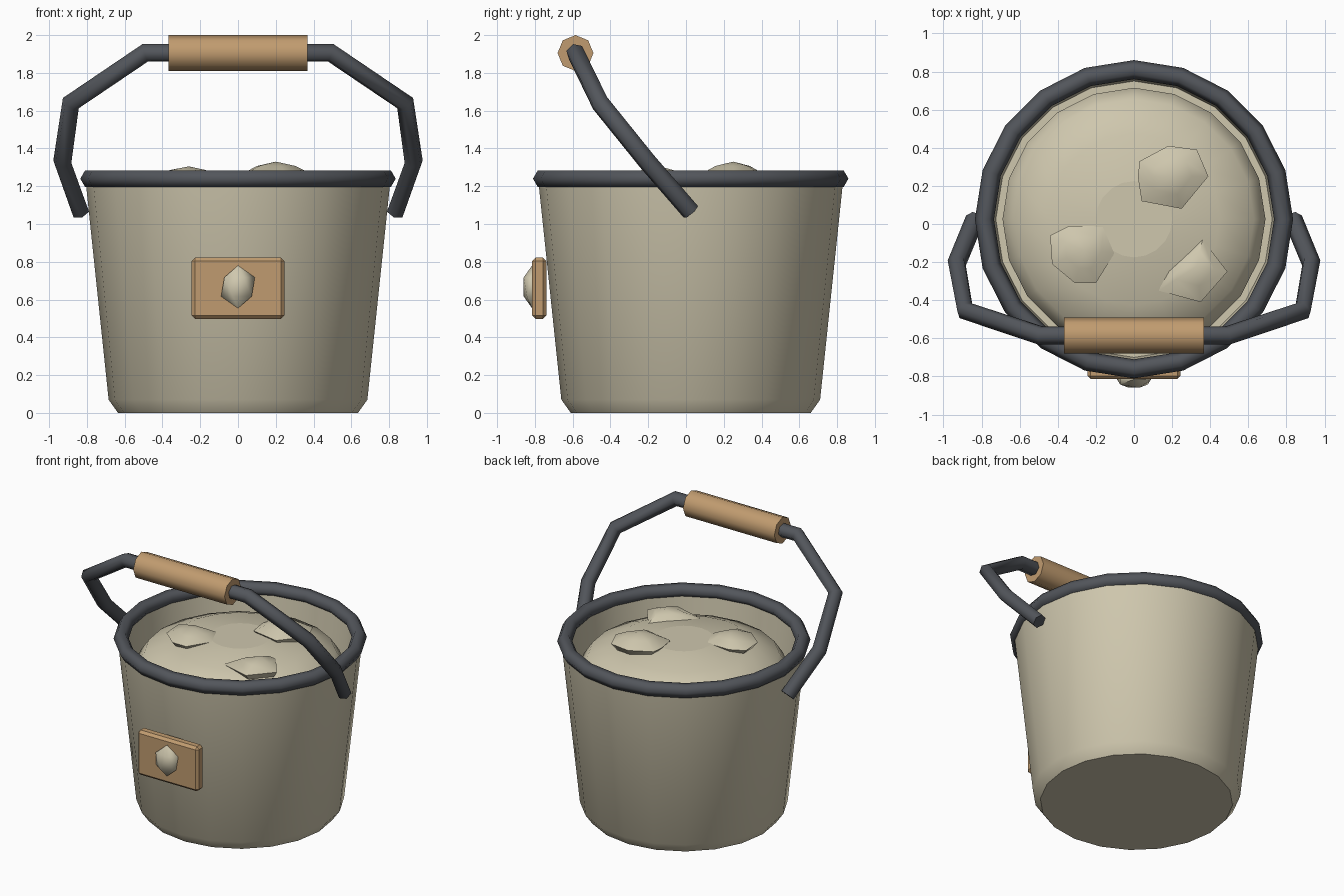
import bpy, bmesh
from math import radians, cos, sin, pi

cube = bpy.data.objects.get("Cube")
if cube:
    bpy.data.objects.remove(cube, do_unlink=True)

CY = 0.025   # bucket axis in y
SIDES = 20


def material(name, rgb):
    m = bpy.data.materials.new(name)
    m.use_nodes = True
    m.diffuse_color = (*rgb, 1)
    m.node_tree.nodes["Principled BSDF"].inputs["Base Color"].default_value = (*rgb, 1)
    return m


beige = material("beige", (0.62, 0.57, 0.42))
iron = material("dark iron", (0.085, 0.092, 0.105))
wood = material("wood", (0.53, 0.33, 0.16))


def finish(ob, mat, angle):
    ob.data.materials.clear()
    ob.data.materials.append(mat)
    if angle:
        ob.data.shade_smooth()
        ob.data.set_sharp_from_angle(angle=radians(angle))
    return ob


def from_bmesh(name, bm, mat, angle):
    bmesh.ops.recalc_face_normals(bm, faces=bm.faces)
    me = bpy.data.meshes.new(name)
    bm.to_mesh(me)
    bm.free()
    ob = bpy.data.objects.new(name, me)
    bpy.context.collection.objects.link(ob)
    return finish(ob, mat, angle)


def bridge(bm, rings):
    for a, b in zip(rings, rings[1:]):
        n = len(a)
        for i in range(n):
            j = (i + 1) % n
            bm.faces.new((a[i], a[j], b[j], b[i]))


def lathe(name, profile, mat, angle):
    """Turn (radius, z) points round the bucket axis and cap both ends."""
    bm = bmesh.new()
    rings = [[bm.verts.new((r * cos(2 * pi * i / SIDES), CY + r * sin(2 * pi * i / SIDES), z))
              for i in range(SIDES)] for r, z in profile]
    bridge(bm, rings)
    bm.faces.new(rings[0])
    bm.faces.new(rings[-1])
    return from_bmesh(name, bm, mat, angle)


def stone(name, outline, centre, z, peak):
    """Flattened stone: widest outline, smaller upper ring, peak, and a buried lower ring."""
    bm = bmesh.new()
    cx, cy = centre
    rings = []
    for s, h in ((0.6, z - 0.09), (1, z), (0.55, z + (peak - z) * 0.65)):
        rings.append([bm.verts.new((cx + (x - cx) * s, cy + (y - cy) * s, h)) for x, y in outline])
    bridge(bm, rings)
    bm.faces.new(rings[0])
    top = bm.verts.new((cx, cy, peak))
    for i, v in enumerate(rings[2]):
        bm.faces.new((v, rings[2][(i + 1) % len(outline)], top))
    return from_bmesh(name, bm, mat=beige, angle=50)


# Bucket wall with open inside
lathe("bucket_body", [(0.635, 0), (0.685, 0.07), (0.808, 1.24), (0.755, 1.24), (0.725, 0.95)],
      beige, 45)

# Domed filling with a flat middle
filling = lathe("filling", [(0.69, 0.97), (0.69, 1.05), (0.63, 1.14), (0.45, 1.215), (0.2, 1.253)],
                beige, 55)
for p in filling.data.polygons:
    if len(p.vertices) > 4:
        p.use_smooth = False

# Rim
bpy.ops.mesh.primitive_torus_add(major_segments=SIDES, minor_segments=6, major_radius=0.785,
                                 minor_radius=0.05, location=(0, CY, 1.24))
rim = bpy.context.object
rim.name = "rim"
finish(rim, iron, 70)

# Stones on the filling
stone("back_stone", [(0.02, 0.25), (0.04, 0.12), (0.25, 0.08), (0.39, 0.25), (0.33, 0.39),
                     (0.18, 0.41), (0.03, 0.33)], (0.2, 0.25), 1.265, 1.33)
stone("right_stone", [(-0.44, -0.06), (-0.34, -0.01), (-0.16, -0.01), (-0.1, -0.15),
                      (-0.2, -0.31), (-0.31, -0.31), (-0.43, -0.21)], (-0.26, -0.14), 1.25, 1.305)
stone("left_stone", [(0.36, -0.08), (0.49, -0.25), (0.35, -0.41), (0.13, -0.35),
                     (0.17, -0.25)], (0.33, -0.22), 1.225, 1.285)

# Bail handle: one half mirrored to the other
half = [(0.835, 0.025, 1.065), (0.93, -0.205, 1.33), (0.885, -0.455, 1.64), (0.49, -0.585, 1.907)]
path = half + [(-x, y, z) for x, y, z in reversed(half)]
curve = bpy.data.curves.new("handle_path", "CURVE")
curve.dimensions = "3D"
curve.bevel_depth = 0.05
curve.bevel_resolution = 1
curve.use_fill_caps = True
spline = curve.splines.new("POLY")
spline.points.add(len(path) - 1)
for pt, co in zip(spline.points, path):
    pt.co = (*co, 1)
temp = bpy.data.objects.new("handle_path", curve)
bpy.context.collection.objects.link(temp)
mesh = bpy.data.meshes.new_from_object(temp.evaluated_get(bpy.context.evaluated_depsgraph_get()))
bpy.data.objects.remove(temp)
handle = bpy.data.objects.new("handle", mesh)
bpy.context.collection.objects.link(handle)
finish(handle, iron, 65)

# Wooden grip
bpy.ops.mesh.primitive_cylinder_add(vertices=8, radius=0.095, depth=0.735,
                                    location=(0, -0.585, 1.905), rotation=(0, pi / 2, 0))
grip = bpy.context.object
grip.name = "grip"
finish(grip, wood, 50)

# Front plaque
bpy.ops.mesh.primitive_cube_add(size=1, location=(0, -0.777, 0.66))
plaque = bpy.context.object
plaque.name = "plaque"
plaque.scale = (0.49, 0.075, 0.325)
bpy.ops.object.transform_apply(location=False, rotation=False, scale=True)
bevel = plaque.modifiers.new("edge_bevel", "BEVEL")
bevel.width = 0.018
bevel.segments = 1
finish(plaque, wood, 0)

# Stone set in the plaque
bpy.ops.mesh.primitive_ico_sphere_add(subdivisions=1, radius=1, location=(0, -0.815, 0.667))
badge = bpy.context.object
badge.name = "plaque_stone"
badge.scale = (0.1, 0.052, 0.113)
bpy.ops.object.transform_apply(location=False, rotation=False, scale=True)
finish(badge, beige, 60)
